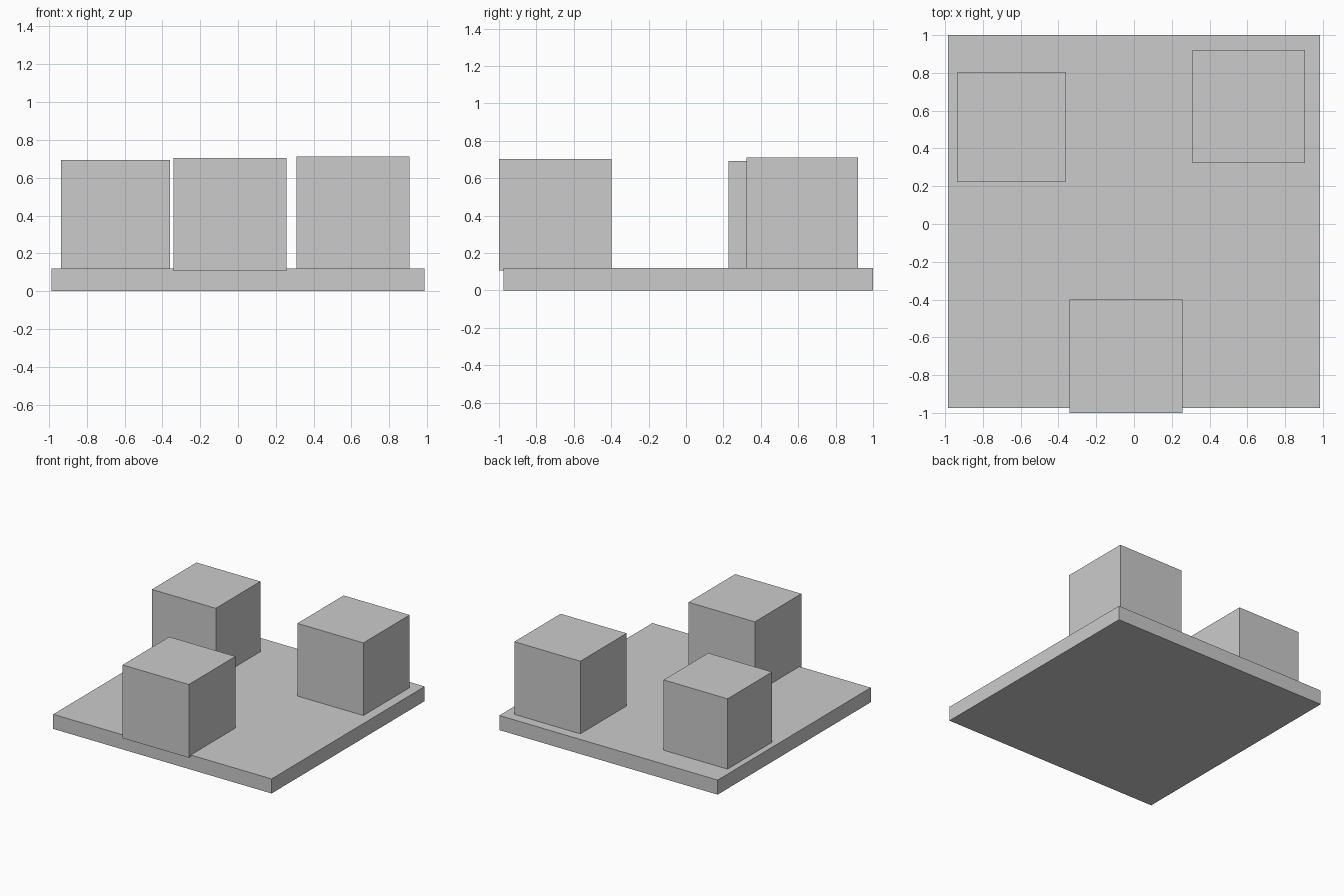
import bpy

if "Cube" in bpy.data.objects:
    bpy.data.objects.remove(bpy.data.objects["Cube"])


def box(name, x, y, z):
    """Axis-aligned box from (min, max) ranges."""
    spans = (x, y, z)
    bpy.ops.mesh.primitive_cube_add(size=1, location=[(a + b) / 2 for a, b in spans])
    ob = bpy.context.object
    ob.name = name
    ob.scale = [b - a for a, b in spans]
    bpy.ops.object.transform_apply(location=False, rotation=False, scale=True)
    return ob


# flat base slab
box("base_slab", (-0.986, 0.986), (-0.975, 1.0), (0, 0.119))

# three blocks standing on the slab; the front one overhangs its edge slightly
box("front_block", (-0.342, 0.256), (-1.0, -0.399), (0.106, 0.704))
box("back_left_block", (-0.936, -0.359), (0.226, 0.801), (0.117, 0.693))
box("back_right_block", (0.31, 0.906), (0.323, 0.92), (0.117, 0.712))
